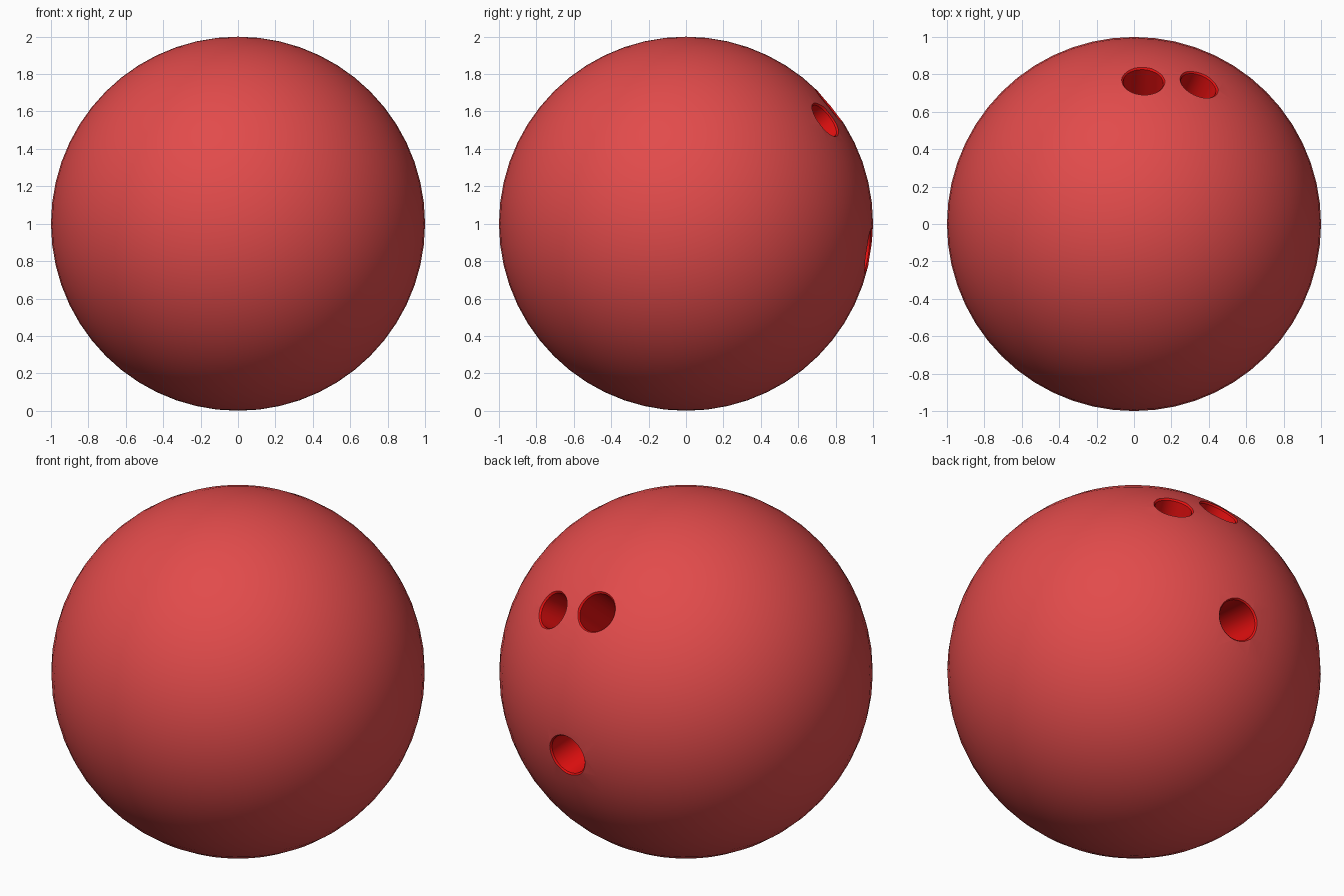
import bpy, bmesh, math
from mathutils import Vector, Matrix

if "Cube" in bpy.data.objects:
    bpy.data.objects.remove(bpy.data.objects["Cube"])


def material(name, rgb):
    m = bpy.data.materials.new(name)
    m.diffuse_color = (*rgb, 1)
    m.use_nodes = True
    m.node_tree.nodes["Principled BSDF"].inputs["Base Color"].default_value = m.diffuse_color
    return m


def make_object(name, bm, mat):
    me = bpy.data.meshes.new(name)
    bmesh.ops.recalc_face_normals(bm, faces=bm.faces)
    bm.to_mesh(me)
    bm.free()
    me.materials.append(mat)
    ob = bpy.data.objects.new(name, me)
    bpy.context.collection.objects.link(ob)
    return ob


def hole_cutter(name, direction, r, mat, n=40):
    """Drill shape along a radius of the ball, flared at the mouth."""
    edge = math.sqrt(1 - r * r)
    profile = [(r + .03, edge + .03), (r - .01, edge - .01), (r - .01, .45)]
    bm = bmesh.new()
    rings = [[bm.verts.new((rad * math.cos(2 * math.pi * i / n),
                            rad * math.sin(2 * math.pi * i / n), h))
              for i in range(n)] for rad, h in profile]
    for a, b in zip(rings, rings[1:]):
        for i in range(n):
            j = (i + 1) % n
            bm.faces.new((a[i], a[j], b[j], b[i]))
    bm.faces.new(rings[0])
    bm.faces.new(rings[-1][::-1])
    turn = Vector(direction).to_track_quat('Z', 'Y').to_matrix().to_4x4()
    bm.transform(Matrix.Translation((0, 0, 1)) @ turn)
    return make_object(name, bm, mat)


shell_red = material("shell red", (.76, .07, .07))
hole_red = material("bright hole red", (.8, .005, .005))

# Ball
bm = bmesh.new()
bmesh.ops.create_uvsphere(bm, u_segments=56, v_segments=28, radius=1,
                          matrix=Matrix.Translation((0, 0, 1)))
ball = make_object("ball", bm, shell_red)
ball.data.materials.append(hole_red)
bpy.context.view_layer.objects.active = ball
ball.select_set(True)

# Two finger holes and the thumb hole: direction from the centre, radius
holes = [("finger_hole_a", (.05, .77, .636), .117),
         ("finger_hole_b", (.35, .75, .56), .11),
         ("thumb_hole", (.092, .985, -.145), .124)]
for name, direction, r in holes:
    cutter = hole_cutter(name, direction, r, hole_red)
    mod = ball.modifiers.new(name, 'BOOLEAN')
    mod.operation = 'DIFFERENCE'
    mod.solver = 'EXACT'
    mod.material_mode = 'TRANSFER'
    mod.object = cutter
    bpy.ops.object.modifier_apply(modifier=mod.name)
    bpy.data.objects.remove(cutter)

bpy.ops.object.shade_smooth_by_angle(angle=math.radians(30))
